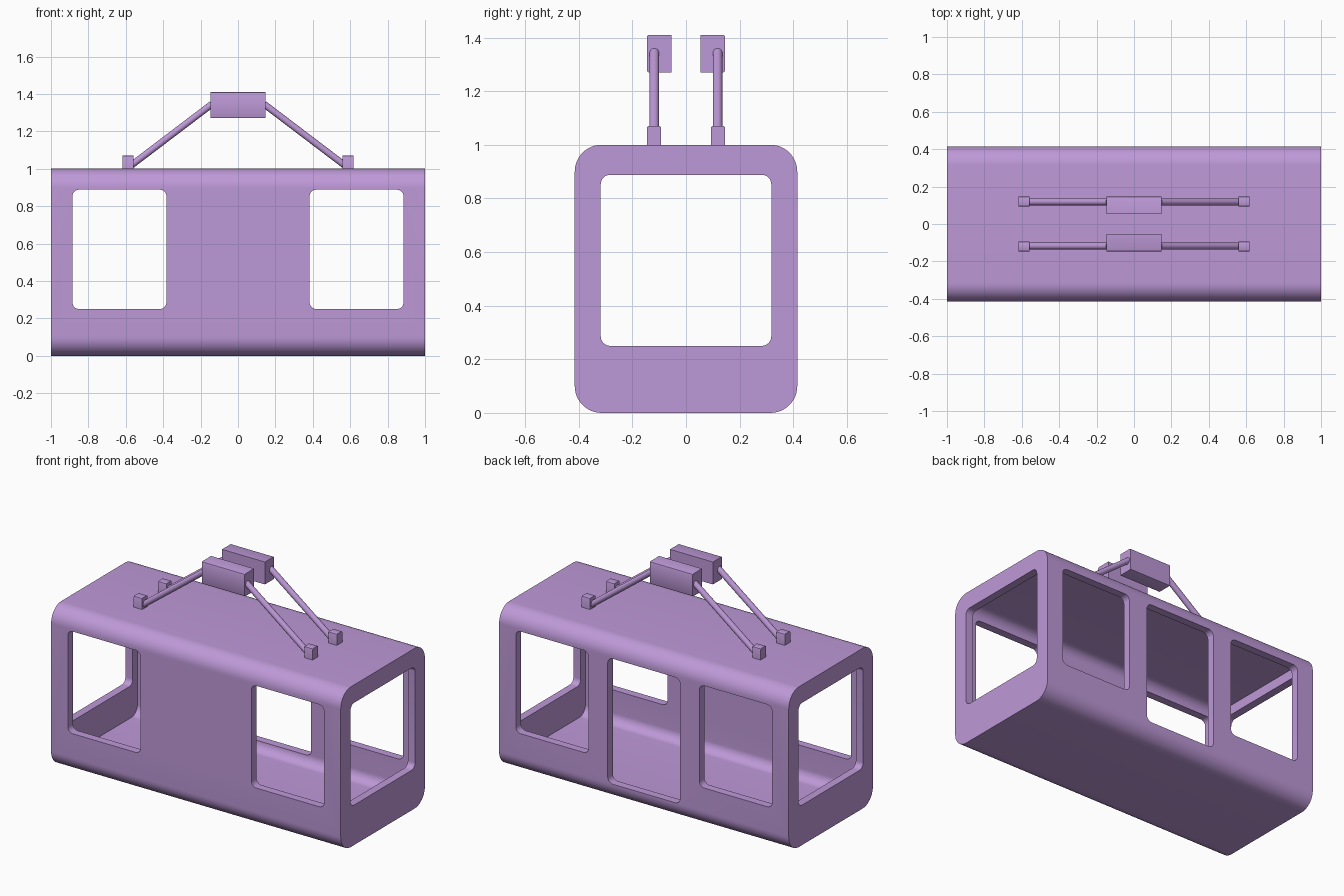
import bpy, bmesh, math
from mathutils import Vector

if "Cube" in bpy.data.objects:
    bpy.data.objects.remove(bpy.data.objects["Cube"])

mat = bpy.data.materials.new("light purple")
mat.diffuse_color = (0.515, 0.319, 0.687, 1)
mat.use_nodes = True
mat.node_tree.nodes["Principled BSDF"].inputs["Base Color"].default_value = mat.diffuse_color


def finish(bm, name):
    bmesh.ops.recalc_face_normals(bm, faces=bm.faces)
    me = bpy.data.meshes.new(name)
    bm.to_mesh(me)
    bm.free()
    ob = bpy.data.objects.new(name, me)
    bpy.context.collection.objects.link(ob)
    me.materials.append(mat)
    return ob


def smooth(ob):
    bpy.ops.object.select_all(action='DESELECT')
    ob.select_set(True)
    bpy.context.view_layer.objects.active = ob
    bpy.ops.object.shade_smooth_by_angle(angle=math.radians(30))


def rounded_prism(name, u0, u1, z0, z1, r, d0, d1, axis, seg=8):
    """Rounded rectangle in (u, z), extruded along 'x' or 'y' from d0 to d1."""
    pts = []
    corners = [(u1 - r, z1 - r), (u0 + r, z1 - r), (u0 + r, z0 + r), (u1 - r, z0 + r)]
    for k, (cu, cz) in enumerate(corners):
        for i in range(seg + 1):
            a = math.pi / 2 * (k + i / seg)
            pts.append((cu + r * math.cos(a), cz + r * math.sin(a)))
    bm = bmesh.new()
    place = (lambda u, z, d: (d, u, z)) if axis == 'x' else (lambda u, z, d: (u, d, z))
    a = [bm.verts.new(place(u, z, d0)) for u, z in pts]
    b = [bm.verts.new(place(u, z, d1)) for u, z in pts]
    bm.faces.new(a)
    bm.faces.new(b)
    n = len(pts)
    for i in range(n):
        j = (i + 1) % n
        bm.faces.new((a[i], a[j], b[j], b[i]))
    return finish(bm, name)


def box(name, x0, x1, y0, y1, z0, z1, bevel, pick):
    bm = bmesh.new()
    bmesh.ops.create_cube(bm, size=1)
    for v in bm.verts:
        v.co = Vector(((x0 + x1) / 2 + v.co.x * (x1 - x0),
                       (y0 + y1) / 2 + v.co.y * (y1 - y0),
                       (z0 + z1) / 2 + v.co.z * (z1 - z0)))
    edges = [e for e in bm.edges if pick((e.verts[0].co + e.verts[1].co) / 2)]
    bmesh.ops.bevel(bm, geom=edges, offset=bevel, segments=2, profile=0.5, affect='EDGES')
    ob = finish(bm, name)
    smooth(ob)


def rod(name, p, q, r):
    p, q = Vector(p), Vector(q)
    bm = bmesh.new()
    bmesh.ops.create_cone(bm, cap_ends=True, segments=24, radius1=r, radius2=r,
                          depth=(q - p).length)
    rot = Vector((0, 0, 1)).rotation_difference(q - p).to_matrix()
    for v in bm.verts:
        v.co = rot @ v.co + (p + q) / 2
    ob = finish(bm, name)
    smooth(ob)


# Cabin shell: hollow rounded body with openings cut in
W, T = 0.415, 0.05
cabin = rounded_prism("cabin", -W, W, 0, 1, 0.1, -1, 1, 'x', 12)
cutters = [
    rounded_prism("hollow", -W + T, W - T, T, 1 - T, 0.06, -1 + T, 1 - T, 'x', 12),
    rounded_prism("end_windows", -0.318, 0.318, 0.25, 0.888, 0.035, -1.2, 1.2, 'x'),
    rounded_prism("left_windows", -0.885, -0.383, 0.25, 0.888, 0.035, -0.6, 0.6, 'y'),
    rounded_prism("right_windows", 0.383, 0.885, 0.25, 0.888, 0.035, -0.6, 0.6, 'y'),
    # Taller doorway only in the back
    rounded_prism("doorway", -0.25, 0.25, 0.105, 0.888, 0.035, 0.2, 0.6, 'y'),
]
bpy.context.view_layer.objects.active = cabin
for c in cutters:
    c.hide_render = True
    m = cabin.modifiers.new(c.name, 'BOOLEAN')
    m.operation = 'DIFFERENCE'
    m.solver = 'EXACT'
    m.object = c
    bpy.ops.object.modifier_apply(modifier=m.name)
for c in cutters:
    bpy.data.objects.remove(c)
smooth(cabin)

# Two hangers on the roof: grip block, two slanted rods, two mounts
for sy, side in ((-1, "front"), (1, "back")):
    y0, y1 = sorted((sy * 0.054, sy * 0.146))
    box(side + "_grip", -0.148, 0.148, y0, y1, 1.27, 1.41, 0.008,
        lambda c, s=sy: abs(c.x) < 0.01 and c.y * s > 0.14)
    m0, m1 = sorted((sy * 0.093, sy * 0.146))
    for sx, end in ((-1, "left"), (1, "right")):
        x0, x1 = sorted((sx * 0.56, sx * 0.618))
        box(f"{side}_{end}_mount", x0, x1, m0, m1, 0.99, 1.07, 0.007,
            lambda c, x=(x0 + x1) / 2: abs(c.x - x) < 0.01 and c.z > 1.05)
        rod(f"{side}_{end}_rod", (sx * 0.575, sy * 0.118, 1.015),
            (sx * 0.14, sy * 0.118, 1.345), 0.018)
